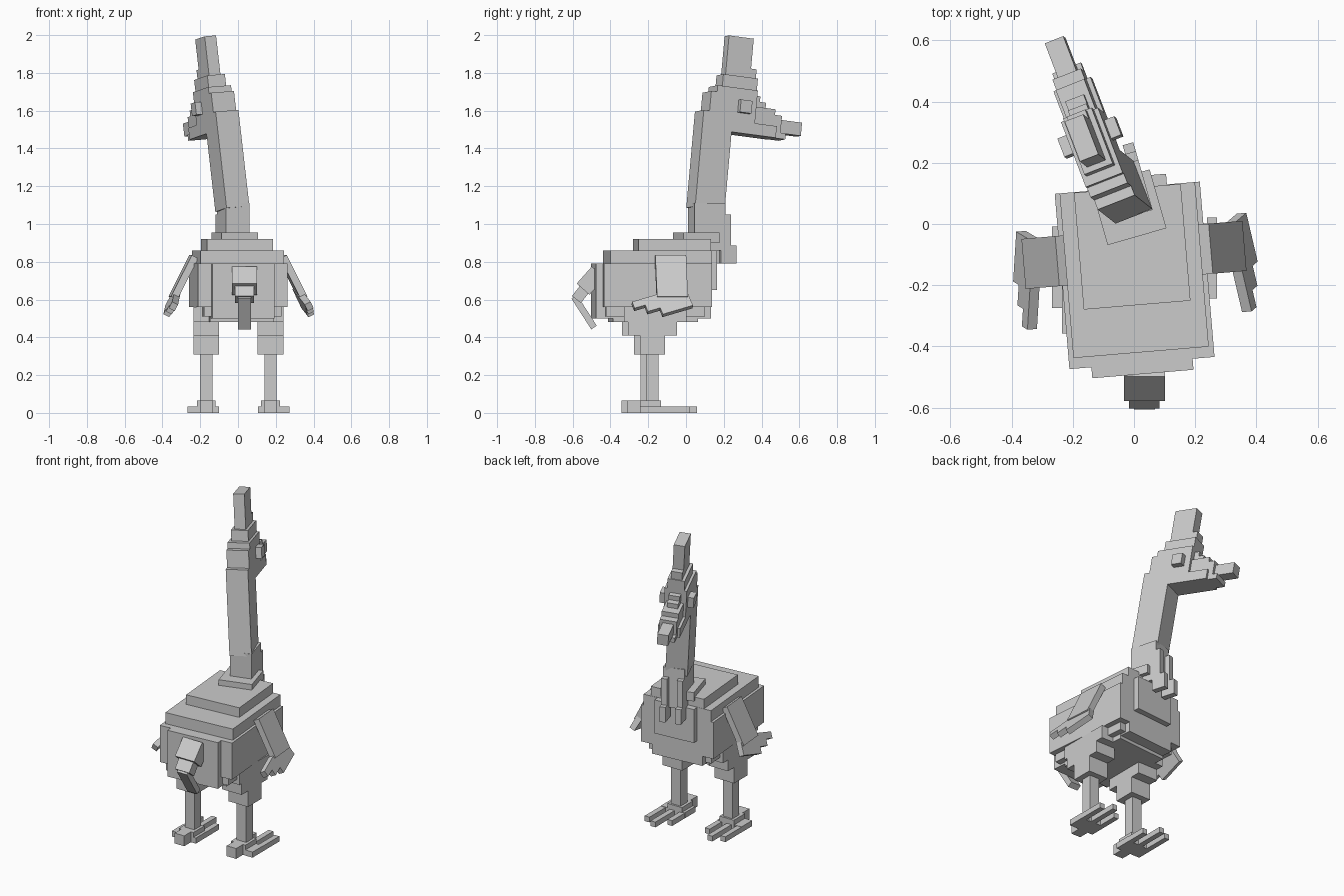
import bpy, bmesh, math
from mathutils import Matrix, Vector

grey = bpy.data.materials.new("light_grey")
grey.diffuse_color = (0.6, 0.6, 0.6, 1)


def boxes(name, items, frame=Matrix()):
    """One object made of boxes (x0, x1, y0, y1, z0, z1) placed in a local frame."""
    bm = bmesh.new()
    for x0, x1, y0, y1, z0, z1 in items:
        m = Matrix.Translation(((x0 + x1) / 2, (y0 + y1) / 2, (z0 + z1) / 2))
        bmesh.ops.create_cube(bm, size=1, matrix=m @ Matrix.Diagonal((x1 - x0, y1 - y0, z1 - z0, 1)))
    bmesh.ops.transform(bm, matrix=frame, verts=bm.verts)
    if frame.determinant() < 0:
        bmesh.ops.reverse_faces(bm, faces=bm.faces)
    me = bpy.data.meshes.new(name)
    bm.to_mesh(me)
    bm.free()
    me.materials.append(grey)
    ob = bpy.data.objects.new(name, me)
    bpy.context.collection.objects.link(ob)
    return ob


def sym(hw, y0, y1, z0, z1, c=0.0):
    return (c - hw, c + hw, y0, y1, z0, z1)


def axes(origin, right, forward, up):
    m = Matrix((right, forward, up)).transposed().to_4x4()
    m.translation = origin
    return m


def yaw(deg):
    return Matrix.Rotation(math.radians(deg), 4, 'Z')


# Stepped body, turned slightly
turn = yaw(4.8)
boxes("body", [
    sym(0.238, -0.455, 0.12, 0.56, 0.79, -0.012),
    sym(0.166, -0.491, 0.12, 0.50, 0.79, -0.012),
    sym(0.222, -0.42, 0.12, 0.79, 0.86, -0.012),
    sym(0.175, -0.265, 0.118, 0.86, 0.92, -0.012),
    sym(0.205, -0.44, 0.085, 0.51, 0.56, -0.012),
    sym(0.17, -0.40, 0.05, 0.48, 0.51, -0.012),
    sym(0.13, 0.1, 0.155, 0.65, 0.86, -0.012),
], turn)

# Lower neck with collar and hanging wattles
neck_turn = Matrix.Translation((-0.025, 0.11, 0)) @ yaw(16)
boxes("collar", [sym(0.1, -0.155, 0.045, 0.90, 0.955, -0.008)], neck_turn)
boxes("lower_neck", [sym(0.065, -0.085, 0.085, 0.86, 1.11)], neck_turn)
for side in (-1, 1):
    boxes("wattle", [sym(0.018, 0.06, 0.115, 0.79, 1.05, side * 0.047),
                     sym(0.018, 0.06, 0.145, 0.79, 0.885, side * 0.047)], neck_turn)

# Leaning frame shared by the upper neck and head
up = Vector((-0.113, 0.089, 0.99)).normalized()
fwd = Vector((-0.365, 0.93, 0))
fwd = (fwd - up * fwd.dot(up)).normalized()
lean = axes(Vector((0, 0.025, 1.09)), fwd.cross(up), fwd, up)
boxes("upper_neck", [sym(0.065, 0, 0.168, 0, 0.515)], lean)
boxes("head", [sym(0.065, 0.033, 0.295, 0.418, 0.62),
               sym(0.065, 0.066, 0.295, 0.62, 0.655),
               sym(0.05, 0.098, 0.295, 0.655, 0.72)], lean)
boxes("casque", [sym(0.0325, 0.117, 0.258, 0.70, 0.93),
                 sym(0.0325, 0.117, 0.29, 0.70, 0.77)], lean)
boxes("upper_beak", [sym(0.0325, 0.28, 0.325, 0.45, 0.63),
                     sym(0.0325, 0.28, 0.36, 0.45, 0.60),
                     sym(0.05, 0.28, 0.41, 0.45, 0.57),
                     sym(0.05, 0.28, 0.45, 0.45, 0.54),
                     sym(0.0325, 0.28, 0.573, 0.45, 0.52)], lean)
boxes("lower_beak", [sym(0.065, 0.28, 0.42, 0.418, 0.48),
                     sym(0.05, 0.28, 0.48, 0.418, 0.45)], lean)
for side in (-1, 1):
    boxes("eye", [sym(0.02, 0.192, 0.257, 0.525, 0.592, side * 0.08)], lean)

# Legs and three-toed feet
for side, cx, cy in ((-1, -0.168, -0.208), (1, 0.172, -0.178)):
    at = Matrix.Translation((cx, cy, 0)) @ Matrix.Diagonal((side, 1, 1, 1))
    boxes("thigh", [sym(0.068, -0.066, 0.068, 0.31, 0.5),
                    sym(0.068, -0.13, 0.13, 0.41, 0.52),
                    sym(0.068, -0.15, 0.18, 0.48, 0.56)], at)
    boxes("shin", [sym(0.033, -0.033, 0.033, 0.03, 0.32)], at)
    boxes("foot", [(-0.067, 0.1, -0.066, 0.04, 0, 0.035),
                   sym(0.05, -0.066, 0.045, 0, 0.065),
                   sym(0.033, -0.133, -0.05, 0, 0.065)], at)
    toes = [sym(0.0165, 0, end, 0, 0.033, x)
            for x, end in ((-0.05, 0.165), (0.017, 0.235), (0.083, 0.2))]
    boxes("toes", toes, at)

# Wings: a slanted plate with stepped feathers swept backwards
for side, ox, oy in ((-1, -0.235, -0.12), (1, 0.235, -0.082)):
    down = Vector((side * 0.45, 0, -0.89)).normalized()
    back = Vector((0, -1, 0))
    out = Vector((side * 0.89, 0, 0.45)).normalized()
    plate = turn @ axes(turn.inverted() @ Vector((ox, oy, 0.805)), out, back, down)
    boxes("wing", [(-0.01, 0.028, -0.082, 0.082, -0.02, 0.225)], plate)
    sweep = plate @ Matrix.Translation((0, -0.07, 0.16)) @ Matrix.Rotation(math.radians(18), 4, 'X')
    boxes("wing_feathers", [(-0.015, 0.02, 0, 0.30, 0.0, 0.04),
                            (-0.015, 0.02, 0, 0.24, 0.04, 0.08),
                            (-0.015, 0.02, 0, 0.17, 0.08, 0.12)], sweep)


# Tail: wide root plates and a narrow drooping tip
def tail_plate(name, start, end, half_width, thick):
    a, b = Vector((0.034, *start)), Vector((0.034, *end))
    d = (b - a).normalized()
    x = Vector((1, 0, 0))
    boxes(name, [(-half_width, half_width, -thick / 2, thick / 2, 0, (b - a).length)],
          axes(a, x, d.cross(x), d))


tail_plate("tail_root", (-0.465, 0.745), (-0.545, 0.655), 0.067, 0.09)
tail_plate("tail_middle", (-0.51, 0.69), (-0.58, 0.60), 0.05, 0.06)
tail_plate("tail_tip", (-0.592, 0.615), (-0.487, 0.452), 0.034, 0.035)
